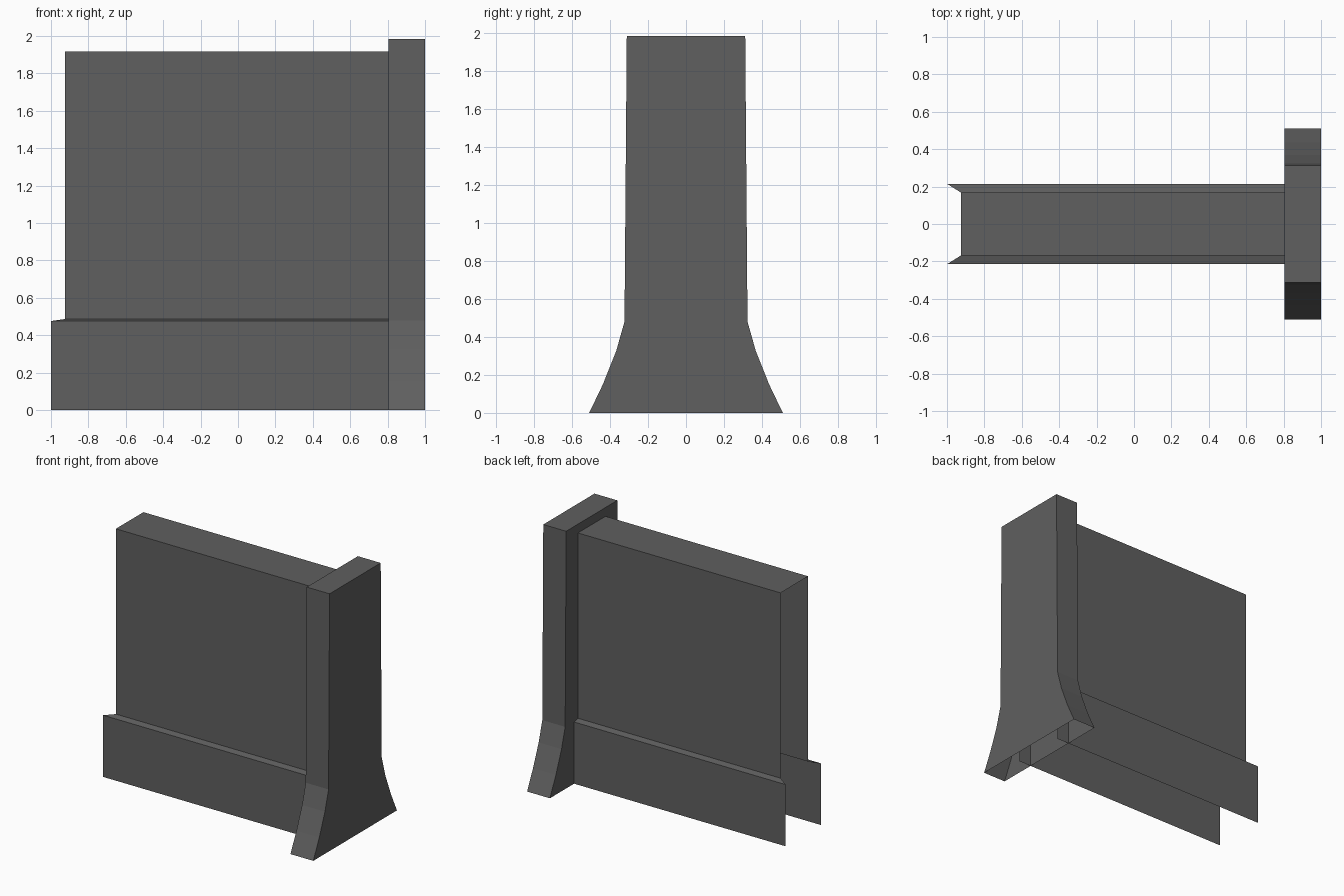
import bpy

if "Cube" in bpy.data.objects:
    bpy.data.objects.remove(bpy.data.objects["Cube"])

grey = bpy.data.materials.new("dark grey concrete")
grey.diffuse_color = (0.115, 0.115, 0.115, 1)
grey.use_nodes = True
grey.node_tree.nodes["Principled BSDF"].inputs["Base Color"].default_value = grey.diffuse_color


def make(name, verts, faces):
    me = bpy.data.meshes.new(name)
    me.from_pydata(verts, [], faces)
    me.materials.append(grey)
    me.update()
    ob = bpy.data.objects.new(name, me)
    bpy.context.collection.objects.link(ob)
    return ob


def strip(name, profile, x_end):
    """Open sheet along x; profile points are (left x, y, z)."""
    verts = []
    for x, y, z in profile:
        verts += [(x, y, z), (x_end, y, z)]
    faces = [(2 * i, 2 * i + 1, 2 * i + 3, 2 * i + 2) for i in range(len(profile) - 1)]
    return make(name, verts, faces)


def flip(profile):
    return [(x, -y, z) for x, y, z in reversed(profile)]


X_IN = 0.91   # sheets run a little way into the pillar

# wall: front, top and back sheets, open at the end
side = [(-0.925, -0.168, 0.487), (-0.925, -0.168, 1.917)]
strip("wall", side + flip(side), X_IN)

# skirting boards with a sloping ledge, one on each side
board = [(-1.0, -0.215, 0.0), (-1.0, -0.215, 0.476), (-0.925, -0.168, 0.487)]
strip("front_skirting", board, X_IN)
strip("back_skirting", flip(board), X_IN)

# pillar with flared foot, open underneath
half = [(-0.51, 0.0), (-0.437, 0.152), (-0.368, 0.325), (-0.324, 0.48), (-0.312, 1.985)]
outline = half + [(-y, z) for y, z in reversed(half)]
n = len(outline)
verts = [(x, y, z) for x in (0.805, 1.0) for y, z in outline]
faces = [(i, i + n, i + n + 1, i + 1) for i in range(n - 1)]
for i in range(len(half) - 1):   # end faces, split into level bands
    a, b, c, d = i, n - 1 - i, n - 2 - i, i + 1
    faces += [(a, d, c, b), (a + n, b + n, c + n, d + n)]
make("pillar", verts, faces)
